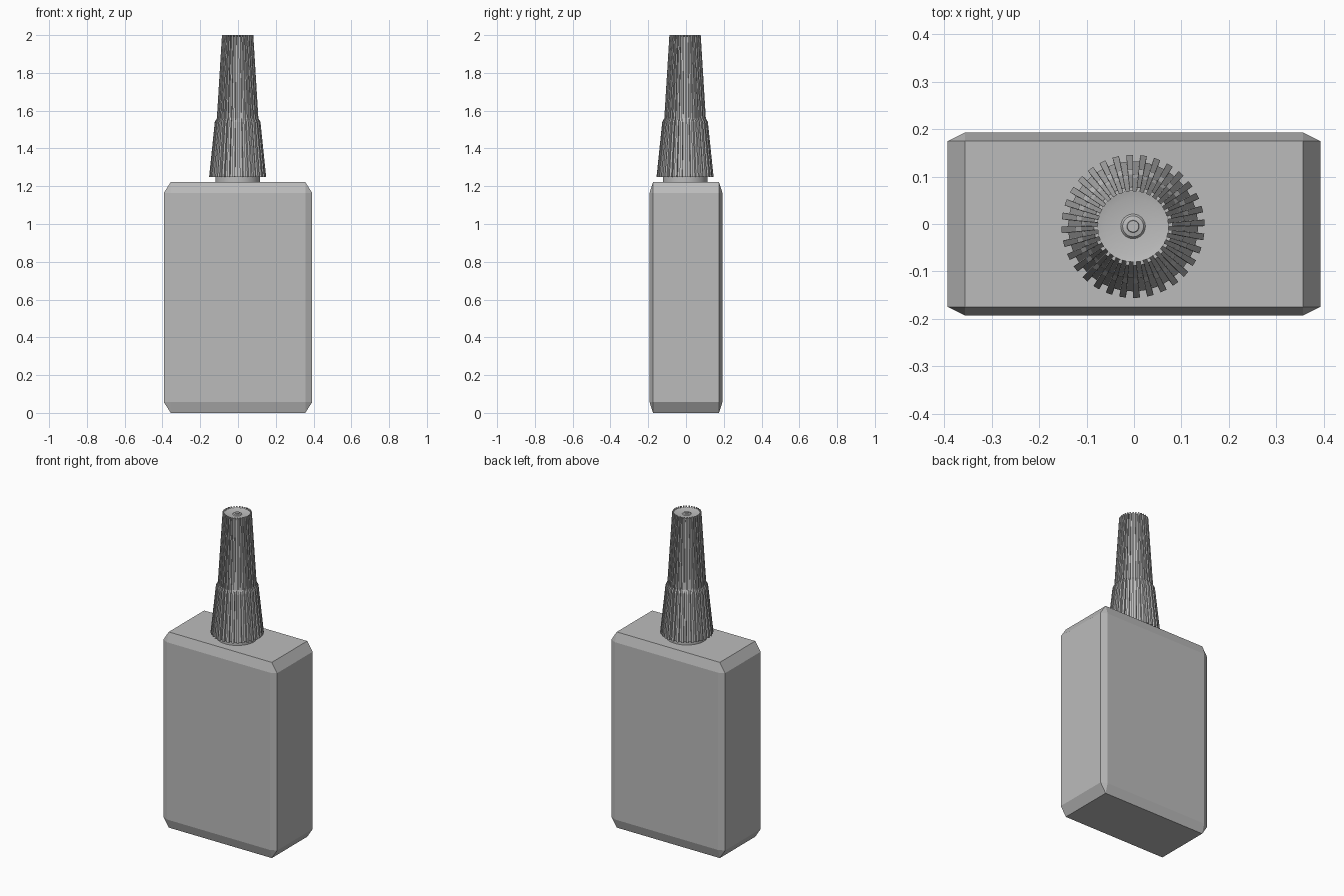
import bpy, bmesh, math

if "Cube" in bpy.data.objects:
    bpy.data.objects.remove(bpy.data.objects["Cube"])

grey = bpy.data.materials.new("plain grey")
grey.use_nodes = True
grey.diffuse_color = (0.5, 0.5, 0.5, 1)
grey.node_tree.nodes["Principled BSDF"].inputs["Base Color"].default_value = (0.5, 0.5, 0.5, 1)

CAP_X, CAP_Y = -0.002, -0.005


def add_object(name, bm):
    bmesh.ops.recalc_face_normals(bm, faces=bm.faces)
    mesh = bpy.data.meshes.new(name)
    bm.to_mesh(mesh)
    bm.free()
    mesh.materials.append(grey)
    obj = bpy.data.objects.new(name, mesh)
    bpy.context.collection.objects.link(obj)
    return obj


def ribbed_lathe(name, rings, ribs):
    """Loft rings of (groove radius, groove z, rib radius, rib z)."""
    bm = bmesh.new()
    loops = []
    for groove_r, groove_z, rib_r, rib_z in rings:
        loop = []
        for i in range(ribs * 4):
            step = (i // 2 + (0.03 if i % 2 == 0 else 0.97)) / (ribs * 2)
            angle = 2 * math.pi * step
            r, z = (rib_r, rib_z) if i // 2 % 2 == 0 else (groove_r, groove_z)
            loop.append(bm.verts.new((CAP_X + r * math.cos(angle),
                                      CAP_Y + r * math.sin(angle), z)))
        loops.append(loop)
    for low, high in zip(loops, loops[1:]):
        for i in range(len(low)):
            j = (i + 1) % len(low)
            bm.faces.new((low[i], low[j], high[j], high[i]))
    bm.faces.new(loops[0][::-1])
    bm.faces.new(loops[-1])
    return add_object(name, bm)


# Bottle body: unit cube chamfered before it is stretched
bm = bmesh.new()
bmesh.ops.create_cube(bm, size=1)
bmesh.ops.bevel(bm, geom=bm.edges[:], offset=0.047, segments=1, affect='EDGES')
bmesh.ops.scale(bm, vec=(0.786, 0.386, 1.222), verts=bm.verts)
bmesh.ops.translate(bm, vec=(0, 0, 0.611), verts=bm.verts)
add_object("bottle_body", bm)

# Neck between body and cap
bpy.ops.mesh.primitive_cylinder_add(vertices=48, radius=0.118, depth=0.07,
                                    location=(CAP_X, CAP_Y, 1.235))
neck = bpy.context.object
neck.name = "bottle_neck"
neck.data.materials.append(grey)
bpy.ops.object.shade_smooth_by_angle(angle=math.radians(30))

# Ribbed cap: wide skirt, stepped shoulder, tapered spout
ribbed_lathe("ribbed_cap", [
    (0.137, 1.25, 0.151, 1.25),
    (0.109, 1.54, 0.121, 1.54),
    (0.102, 1.56, 0.110, 1.56),
    (0.074, 1.985, 0.083, 2.0),
    (0.073, 1.985, 0.075, 2.0),
], 32)

# Dished top with a small nozzle tip
dish = [(0.075, 1.98), (0.075, 1.993), (0.06, 1.989), (0.026, 1.987),
        (0.022, 1.992), (0.013, 1.994), (0.012, 1.999)]
top = ribbed_lathe("cap_top_dish", [(r, z, r, z) for r, z in dish], 16)
bpy.context.view_layer.objects.active = top
bpy.ops.object.select_all(action='DESELECT')
top.select_set(True)
bpy.ops.object.shade_smooth_by_angle(angle=math.radians(30))
